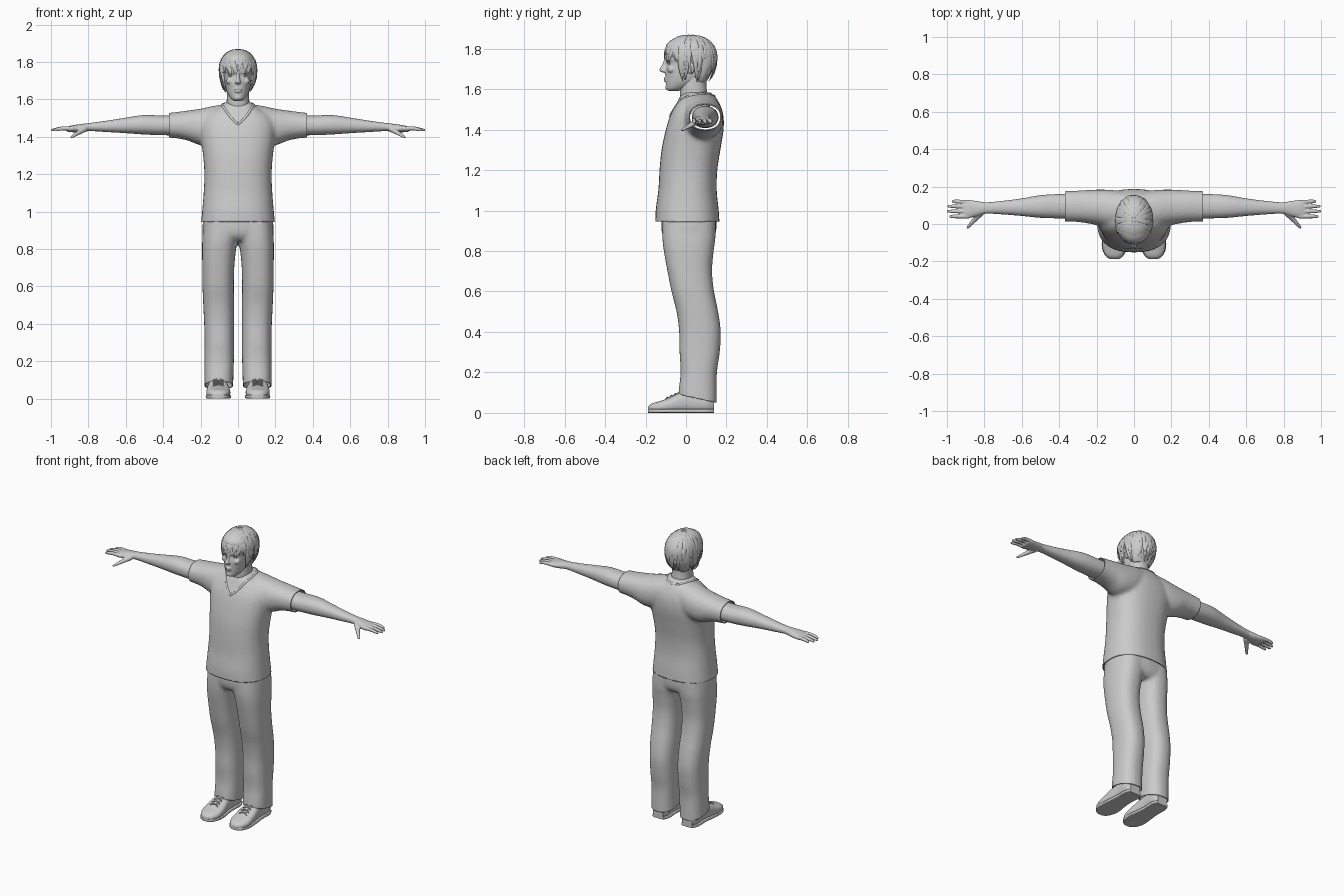
import bpy, bmesh, math, random
from mathutils import Vector, Matrix
from mathutils.bvhtree import BVHTree

if "Cube" in bpy.data.objects:
    bpy.data.objects.remove(bpy.data.objects["Cube"])
random.seed(4)

grey = bpy.data.materials.new("plain grey")
grey.use_nodes = True
grey.diffuse_color = (0.6, 0.6, 0.6, 1)
for node in grey.node_tree.nodes:
    if node.type == 'BSDF_PRINCIPLED':
        node.inputs["Base Color"].default_value = (0.6, 0.6, 0.6, 1)


def spline(rows, n=4):
    """Smoothly fill in steps between rows of numbers."""
    rows = [Vector(r) for r in rows]
    out = []
    for i in range(len(rows) - 1):
        a, b = rows[max(i - 1, 0)], rows[i]
        c, d = rows[i + 1], rows[min(i + 2, len(rows) - 1)]
        for k in range(n):
            t = k / n
            out.append(b + (c - a) * (t / 2) + (a * 2 - b * 5 + c * 4 - d) * (t * t / 2)
                       + (b * 3 - a - c * 3 + d) * (t ** 3 / 2))
    return out + [rows[-1]]


def skin(bm, rings):
    """Join rings of points into a closed skin."""
    loops = [[bm.verts.new(p) for p in ring] for ring in rings]
    for a, b in zip(loops, loops[1:]):
        for j in range(len(a)):
            k = (j + 1) % len(a)
            bm.faces.new((a[j], a[k], b[k], b[j]))
    bm.faces.new(loops[0])
    bm.faces.new(loops[-1])


def loft(bm, axis, rows, power=2.2, side=1, sides=32):
    """Rows are (position, low u, high u, low v, high v) along an axis."""
    rings = []
    for t, u0, u1, v0, v1 in spline(rows):
        ring = []
        for j in range(sides):
            c, s = math.cos(math.tau * j / sides), math.sin(math.tau * j / sides)
            u = (u0 + u1) / 2 + (u1 - u0) / 2 * math.copysign(abs(c) ** (2 / power), c)
            v = (v0 + v1) / 2 + (v1 - v0) / 2 * math.copysign(abs(s) ** (2 / power), s)
            x, y, z = {'x': (t, u, v), 'y': (u, t, v), 'z': (u, v, t)}[axis]
            ring.append((x * side, y, z))
        rings.append(ring)
    skin(bm, rings)


def even(rows):
    """Widen (z, half width, front, back) rows to both sides."""
    return [(z, -w, w, f, b) for z, w, f, b in rows]


def tube(bm, pts, radii, flat=1.0, centre=None, sides=8):
    rings = []
    for i, p in enumerate(pts):
        along = (pts[min(i + 1, len(pts) - 1)] - pts[max(i - 1, 0)]).normalized()
        ref = p - centre if centre else Vector((0, 0, 1))
        across = along.cross(ref).normalized()
        out = across.cross(along)
        f = i / (len(pts) - 1) * (len(radii) - 1)
        k = min(int(f), len(radii) - 2)
        r = radii[k] + (radii[k + 1] - radii[k]) * (f - k)
        rings.append([p + across * r * math.cos(math.tau * j / sides)
                      + out * r * flat * math.sin(math.tau * j / sides) for j in range(sides)])
    skin(bm, rings)


def blob(bm, pos, size):
    bmesh.ops.create_uvsphere(bm, u_segments=20, v_segments=12, radius=1,
                              matrix=Matrix.Translation(pos) @ Matrix.Diagonal((*size, 1)))


def finish(name, bm, voxel=0, relax=0, cuts=(), thick=0):
    """Blend the pieces, trim the openings and make the object."""
    bmesh.ops.recalc_face_normals(bm, faces=bm.faces)
    mesh = bpy.data.meshes.new(name)
    bm.to_mesh(mesh)
    bm.free()
    obj = bpy.data.objects.new(name, mesh)
    bpy.context.scene.collection.objects.link(obj)
    if voxel:
        mod = obj.modifiers.new("blend", 'REMESH')
        mod.mode = 'VOXEL'
        mod.voxel_size = voxel
        mod = obj.modifiers.new("relax", 'SMOOTH')
        mod.factor, mod.iterations = 0.5, relax
        graph = bpy.context.evaluated_depsgraph_get()
        blended = bpy.data.meshes.new_from_object(obj.evaluated_get(graph))
        obj.modifiers.clear()
        obj.data = mesh = blended
    if cuts:
        bm = bmesh.new()
        bm.from_mesh(mesh)
        for point, normal in cuts:
            bmesh.ops.bisect_plane(bm, geom=bm.verts[:] + bm.edges[:] + bm.faces[:],
                                   plane_co=point, plane_no=normal, clear_inner=True)
        bm.to_mesh(mesh)
        bm.free()
    mesh.materials.clear()
    mesh.materials.append(grey)
    mesh.shade_smooth()
    mesh.set_sharp_from_angle(angle=math.radians(50))
    if thick:
        mod = obj.modifiers.new("cloth", 'SOLIDIFY')
        mod.thickness, mod.offset = thick, -1
    return obj


# Shirt: body and short sleeves blended, hem and cuffs trimmed open
bm = bmesh.new()
loft(bm, 'z', even([(.9, .202, -.152, .168), (1, .192, -.15, .162), (1.1, .184, -.137, .152),
                    (1.2, .18, -.131, .155), (1.3, .187, -.121, .17), (1.4, .2, -.1, .186),
                    (1.47, .2, -.078, .185), (1.52, .17, -.052, .17),
                    (1.56, .1, -.032, .147), (1.585, .072, -.01, .122)]), 2.4)
for side in (1, -1):
    loft(bm, 'x', [(.05, 0, .17, 1.4, 1.575), (.12, -.02, .182, 1.36, 1.567),
                   (.2, -.006, .184, 1.355, 1.55), (.27, .007, .18, 1.38, 1.54),
                   (.34, .013, .177, 1.393, 1.531), (.42, .013, .175, 1.396, 1.523)], 2.2, side)
shirt = finish("shirt", bm, .01, 8, [((0, 0, .945), (0, 0, 1)), ((.37, 0, 0), (-1, 0, 0)),
                                     ((-.37, 0, 0), (1, 0, 0))], .006)

# V-shaped collar band lying on the shirt
skin_tree = BVHTree.FromPolygons([v.co for v in shirt.data.vertices],
                                 [p.vertices[:] for p in shirt.data.polygons])
half = spline([(0, .14, 1.565), (.045, .13, 1.573), (.078, .085, 1.58), (.08, .03, 1.565),
               (.06, -.03, 1.53), (.03, -.07, 1.495), (0, -.09, 1.472)])
half = [skin_tree.find_nearest(p)[0] for p in half]
whole = half + [Vector((-p.x, p.y, p.z)) for p in reversed(half[:-1])]
bm = bmesh.new()
tube(bm, whole, (.006, .006), .7, Vector((0, .05, 1.4)))
finish("collar", bm)

# Trousers: hips and two legs, hems sloping down to the heel
bm = bmesh.new()
loft(bm, 'z', even([(.845, .15, -.09, .12), (.88, .186, -.117, .146),
                    (.95, .188, -.122, .15), (1.02, .175, -.11, .14)]), 2.4)
for side in (1, -1):
    loft(bm, 'z', [(.02, .025, .18, -.037, .152), (.1, .025, .18, -.037, .152),
                   (.2, .022, .179, -.027, .153), (.3, .021, .179, -.032, .167),
                   (.4, .021, .181, -.034, .172), (.5, .021, .186, -.047, .159),
                   (.6, .022, .19, -.072, .139), (.7, .02, .191, -.092, .129),
                   (.8, .01, .192, -.11, .137), (.87, -.005, .19, -.117, .146),
                   (.97, -.02, .182, -.117, .146)], 2.4, side)
finish("trousers", bm, .01, 6, [((0, .06, .07), (0, .216, 1))], .006)

# Arms with hands, fingers and thumb
for side, label in ((1, "left"), (-1, "right")):
    bm = bmesh.new()
    loft(bm, 'x', [(.3, .03, .16, 1.408, 1.515), (.4, .03, .16, 1.408, 1.513),
                   (.5, .033, .154, 1.412, 1.516), (.6, .043, .137, 1.419, 1.502),
                   (.7, .051, .124, 1.425, 1.486), (.79, .055, .116, 1.43, 1.474),
                   (.84, .042, .123, 1.425, 1.468), (.89, .03, .129, 1.424, 1.46),
                   (.915, .032, .128, 1.428, 1.453)], 2.2, side)
    for y, tip, reach in ((.118, .122, .975), (.093, .095, .998), (.067, .068, 1.002), (.041, .04, .987)):
        path = spline([(.88 * side, y, 1.443), (.94 * side, (y + tip) / 2, 1.444), (reach * side, tip, 1.434)])
        tube(bm, path, (.012, .011, .0105, .006), 1, None, 12)
    path = spline([(.82 * side, .06, 1.442), (.855 * side, .02, 1.42), (.892 * side, -.022, 1.396)])
    tube(bm, path, (.02, .015, .011, .007), .9, None, 12)
    finish(label + "_arm", bm, .0045, 3)

# Shoes: upper, flat sole and laces
upper = [(-.188, .085, .125, .006, .03), (-.17, .06, .15, 0, .046), (-.13, .043, .168, 0, .058),
         (-.08, .042, .168, 0, .076), (-.03, .05, .163, 0, .1), (.03, .055, .157, 0, .112),
         (.1, .052, .158, 0, .1), (.138, .068, .142, .006, .085)]
for side, label in ((1, "left"), (-1, "right")):
    bm = bmesh.new()
    loft(bm, 'y', upper, 2.6, side)
    finish(label + "_shoe", bm)
    bm = bmesh.new()
    loft(bm, 'y', [(y, a - .003, b + .003, 0, .02) for y, a, b, lo, hi in upper], 6, side)
    finish(label + "_sole", bm)
    bm = bmesh.new()
    for i in range(4):
        y, z = -.09 + i * .02, .075 + i * .0095
        for lean in (-.009, .009):
            path = spline([(.078 * side, y - lean, z - .006), (.105 * side, y, z + .002),
                           (.132 * side, y + lean, z - .006)])
            tube(bm, path, (.0035, .0035))
    finish(label + "_laces", bm)

# Neck
bm = bmesh.new()
loft(bm, 'z', even([(1.48, .07, -.03, .12), (1.54, .064, -.027, .115),
                    (1.6, .06, -.03, .102), (1.68, .06, -.02, .1)]))
finish("neck", bm)

# Head with nose, lips, chin, brows, cheeks and ears blended in
bm = bmesh.new()
loft(bm, 'z', even([(1.592, .022, -.088, -.03), (1.602, .036, -.098, 0), (1.625, .052, -.1, .05),
                    (1.65, .062, -.101, .09), (1.69, .07, -.103, .12), (1.727, .075, -.096, .133),
                    (1.75, .078, -.104, .137), (1.78, .079, -.102, .138), (1.81, .075, -.092, .13),
                    (1.84, .055, -.065, .1), (1.855, .03, -.03, .07)]))
loft(bm, 'z', even([(1.682, .012, -.116, -.08), (1.69, .017, -.13, -.08), (1.703, .013, -.129, -.08),
                    (1.72, .009, -.118, -.08), (1.745, .009, -.109, -.08)]), 2)
blob(bm, (0, -.101, 1.653), (.023, .01, .005))
blob(bm, (0, -.1, 1.642), (.02, .01, .006))
blob(bm, (0, -.09, 1.609), (.019, .013, .013))
for side in (1, -1):
    blob(bm, (.032 * side, -.088, 1.743), (.024, .011, .006))
    blob(bm, (.043 * side, -.072, 1.697), (.02, .02, .018))
    blob(bm, (.076 * side, .025, 1.705), (.01, .018, .03))
finish("head", bm, .0035, 3)

# Eyes
for side, label in ((1, "left"), (-1, "right")):
    bm = bmesh.new()
    blob(bm, (.031 * side, -.08, 1.726), (.014, .009, .006))
    finish(label + "_eye", bm)

# Hair: a close cap
bm = bmesh.new()
loft(bm, 'z', even([(1.635, .055, .04, .1), (1.66, .072, .03, .115), (1.7, .084, .02, .136),
                    (1.74, .09, -.02, .147), (1.775, .091, -.08, .147), (1.81, .087, -.1, .139),
                    (1.84, .067, -.077, .113), (1.858, .038, -.035, .08), (1.864, .012, 0, .045)]))
finish("hair_cap", bm)

# Hair: tapered locks flowing down from the crown, tips flicking outward
bm = bmesh.new()
middle = Vector((0, .022, 1.765))
for i in range(110):
    turn = math.tau * i * 0.618
    front = math.cos(turn) > .5
    start = .12 if i % 2 else random.uniform(.6, 1.1)
    end = random.uniform(1.6, 1.85) if front else random.uniform(2.0, 2.45)
    drift = random.uniform(-.3, .3)
    flick = random.uniform(0, .16) * (.4 if front else 1)
    path = []
    for k in range(9):
        t = k / 8
        tilt = start + (end - start) * t
        a = turn + drift * t * t
        grow = .985 + .02 * math.sin(t * math.pi) + flick * max(0, t - .6) * 2
        path.append(middle + Vector((math.sin(tilt) * math.sin(a) * .097 * grow,
                                     -math.sin(tilt) * math.cos(a) * .127 * grow,
                                     math.cos(tilt) * (.103 if tilt < math.pi / 2 else .17))))
    tube(bm, path, (.004, .013, .014, .01, .001), .4, middle)
finish("hair_locks", bm)
